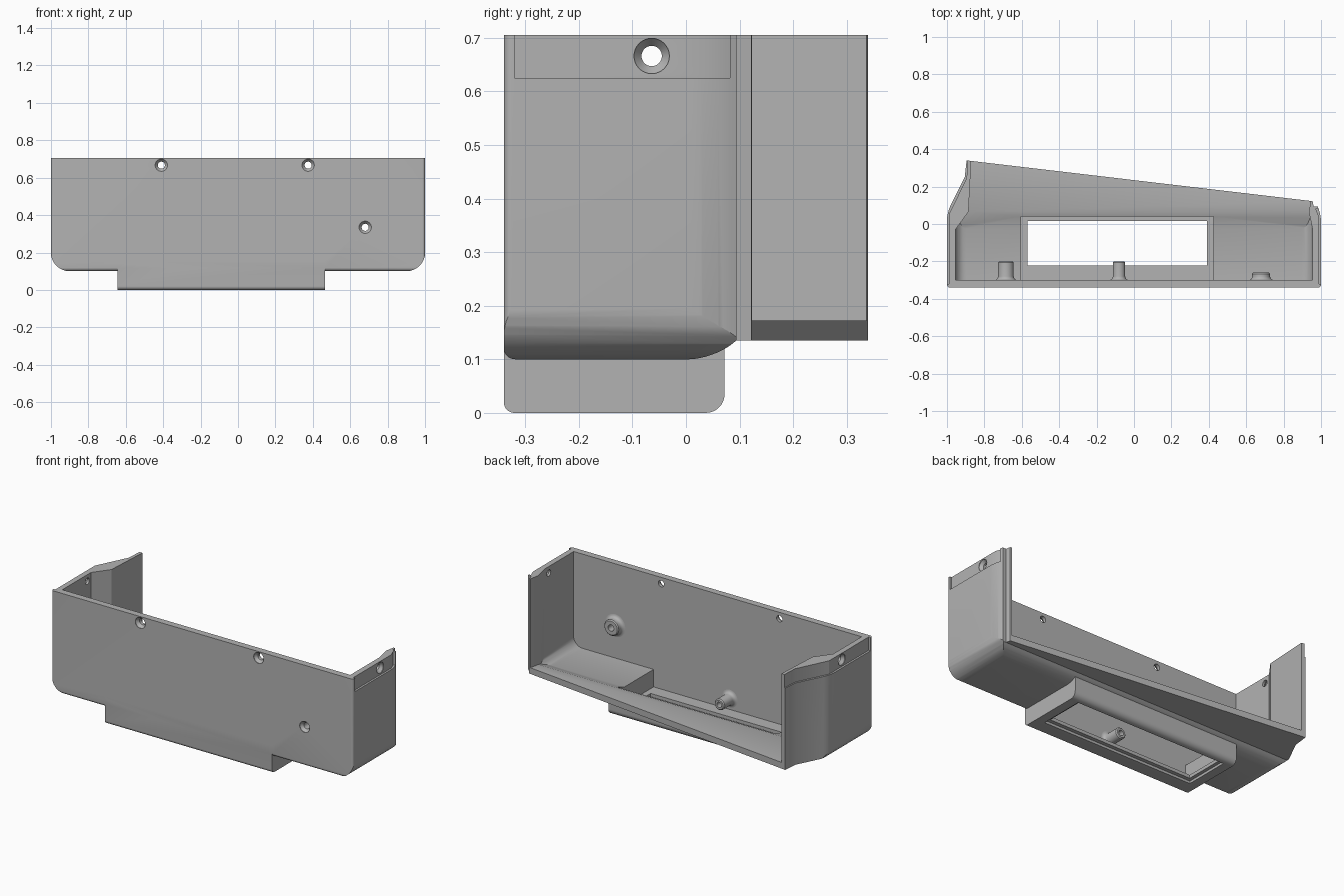
import bpy, bmesh, math
from mathutils import Vector, Matrix

cube = bpy.data.objects.get("Cube")
if cube:
    bpy.data.objects.remove(cube, do_unlink=True)

grey = bpy.data.materials.new("light_grey_plastic")
grey.use_nodes = True
grey.diffuse_color = (0.45, 0.45, 0.45, 1)
grey.node_tree.nodes["Principled BSDF"].inputs["Base Color"].default_value = (0.45, 0.45, 0.45, 1)

TOP = 0.705
FRONT, INNER_FRONT = -0.34, -0.30


def make(name, bm):
    bmesh.ops.recalc_face_normals(bm, faces=bm.faces)
    mesh = bpy.data.meshes.new(name)
    bm.to_mesh(mesh)
    bm.free()
    mesh.materials.append(grey)
    ob = bpy.data.objects.new(name, mesh)
    bpy.context.collection.objects.link(ob)
    return ob


def rounded(points, steps=8):
    """Round each corner that carries a third value, its radius."""
    out = []
    for i, p in enumerate(points):
        c = Vector(p[:2])
        if len(p) < 3:
            out.append(c)
            continue
        a, b = (Vector(points[j][:2]) for j in (i - 1, (i + 1) % len(points)))
        s = c + (a - c).normalized() * p[2]
        e = c + (b - c).normalized() * p[2]
        h, g = s.lerp(c, 0.5523), e.lerp(c, 0.5523)
        for k in range(steps + 1):
            t = k / steps
            u = 1 - t
            out.append(s * u**3 + h * 3 * u * u * t + g * 3 * u * t * t + e * t**3)
    return out


def prism(name, points, axis, lo, hi):
    place = {"x": lambda p, d: (d, p.x, p.y),
             "y": lambda p, d: (p.x, d, p.y),
             "z": lambda p, d: (p.x, p.y, d)}[axis]
    bm = bmesh.new()
    face = bm.faces.new([bm.verts.new(place(p, lo)) for p in rounded(points)])
    geo = bmesh.ops.extrude_face_region(bm, geom=[face])["geom"]
    shift = Vector(place(Vector((0, 0)), hi - lo))
    bmesh.ops.translate(bm, vec=shift, verts=[v for v in geo if isinstance(v, bmesh.types.BMVert)])
    return make(name, bm)


def box(name, x0, x1, y0, y1, z0, z1):
    return prism(name, [(x0, y0), (x1, y0), (x1, y1), (x0, y1)], "z", z0, z1)


def lathe(name, profile, origin, direction):
    """Spin a closed (radius, distance) profile about a direction."""
    bm = bmesh.new()
    n = 32
    rot = Vector(direction).to_track_quat("Z", "Y").to_matrix().to_4x4()
    rings = [[bm.verts.new((r * math.cos(math.tau * i / n), r * math.sin(math.tau * i / n), d))
              for i in range(n)] for r, d in profile]
    for a, b in zip(rings, rings[1:] + rings[:1]):
        for i in range(n):
            j = (i + 1) % n
            bm.faces.new((a[i], a[j], b[j], b[i]))
    bm.transform(Matrix.Translation(origin) @ rot)
    return make(name, bm)


def screw_cutter(origin, direction):
    """Through hole with a countersink; origin lies on the outer skin."""
    bm = bmesh.new()
    n = 32
    rot = Vector(direction).to_track_quat("Z", "Y").to_matrix().to_4x4()
    rings = [[bm.verts.new((r * math.cos(math.tau * i / n), r * math.sin(math.tau * i / n), d))
              for i in range(n)] for r, d in ((0.033, -0.03), (0.033, 0.003), (0.019, 0.02), (0.019, 0.2))]
    for a, b in zip(rings, rings[1:]):
        for i in range(n):
            j = (i + 1) % n
            bm.faces.new((a[i], a[j], b[j], b[i]))
    bm.faces.new(rings[0])
    bm.faces.new(rings[-1])
    bm.transform(Matrix.Translation(origin) @ rot)
    return make("screw_cutter", bm)


def combine(target, other, operation):
    mod = target.modifiers.new("combine", "BOOLEAN")
    mod.operation, mod.solver, mod.object = operation, "EXACT", other
    graph = bpy.context.evaluated_depsgraph_get()
    mesh = bpy.data.meshes.new_from_object(target.evaluated_get(graph))
    target.modifiers.clear()
    target.data = mesh
    bpy.data.objects.remove(other, do_unlink=True)


# Outer body: plan, front and side outlines intersected
shell = prism("housing_shell", [
    (-1, FRONT, 0.015), (1, FRONT, 0.015), (1, 0.05, 0.04), (0.982, 0.094), (0.96, 0.094),
    (0.955, 0.122), (-0.895, 0.34), (-0.905, 0.25), (-1, 0.06, 0.04)], "z", 0.05, TOP)
combine(shell, prism("front_outline", [
    (-1.0005, 0.1, 0.1), (1.0005, 0.1, 0.1), (1.0005, 0.9), (-1.0005, 0.9)], "y", -0.6, 0.6), "INTERSECT")
combine(shell, prism("side_outline", [
    (-0.3405, 0.1, 0.022), (0.05, 0.1, 0.045), (0.094, 0.135), (0.6, 0.135),
    (0.6, 0.9), (-0.3405, 0.9)], "x", -1.2, 1.2), "INTERSECT")

# Lower well that hangs under the floor
combine(shell, prism("lower_well", [
    (FRONT, 0, 0.02), (0.072, 0, 0.035), (0.072, 0.16), (FRONT, 0.16)], "x", -0.645, 0.465), "UNION")

# Open cavity, with rounded floor edges and a raised rear floor
cavity = prism("cavity", [
    (-0.955, INNER_FRONT), (0.955, INNER_FRONT), (0.955, -0.03), (0.935, 0.065), (0.945, 0.12),
    (0.945, 0.6), (-0.865, 0.6), (-0.87, 0.34), (-0.885, 0.065), (-0.955, -0.03)], "z", 0.05, 0.9)
combine(cavity, prism("cavity_front", [
    (-0.956, 0.14, 0.06), (0.956, 0.14, 0.06), (0.956, 1), (-0.956, 1)], "y", -0.7, 0.7), "INTERSECT")
combine(cavity, prism("cavity_side", [
    (-0.4, 0.1), (-0.025, 0.1), (-0.025, 0.14), (0.065, 0.172), (0.7, 0.172),
    (0.7, 1.1), (-0.4, 1.1)], "x", -1.3, 1.3), "INTERSECT")
combine(shell, cavity, "DIFFERENCE")

# Well interior, window through its floor, and recessed lip below
combine(shell, box("well_cavity", -0.605, 0.425, INNER_FRONT, 0.04, 0.035, 0.4), "DIFFERENCE")
combine(shell, box("well_window", -0.57, 0.39, -0.222, 0.015, -0.1, 0.1), "DIFFERENCE")
combine(shell, box("window_lip", -0.59, 0.41, -0.245, 0.03, -0.1, 0.015), "DIFFERENCE")

# Shallow rebates around the tops of both side walls
combine(shell, prism("right_rebate", [
    (-1.1, -0.32), (-0.988, -0.32), (-0.988, 0.055), (-0.895, 0.245), (-0.887, 0.4), (-1.1, 0.4)],
    "z", 0.625, 0.8), "DIFFERENCE")
combine(shell, prism("left_rebate", [
    (1.1, -0.32), (0.988, -0.32), (0.988, 0.04), (0.972, 0.082), (1.1, 0.082)],
    "z", 0.625, 0.8), "DIFFERENCE")

# Countersunk screw holes
for x, z in ((-0.41, 0.667), (0.375, 0.667), (0.68, 0.335)):
    combine(shell, screw_cutter((x, FRONT, z), (0, 1, 0)), "DIFFERENCE")
for side in (-1, 1):
    combine(shell, screw_cutter((side * 0.988, -0.064, 0.666), (-side, 0, 0)), "DIFFERENCE")


# Screw bosses with flared roots on the inside of the front wall
def boss(name, x, z, radius, length, hole):
    flare = [(radius + 0.02 * (1 - math.sin(a)), 0.02 * (1 - math.cos(a)))
             for a in (math.pi / 2 * k / 5 for k in range(6))]
    profile = [(hole, -0.004), (radius + 0.02, -0.004)] + flare
    profile += [(radius, length - 0.006), (radius - 0.006, length), (hole, length)]
    return lathe(name, profile, (x, INNER_FRONT, z), (0, 1, 0))


parts = [shell,
         boss("right_boss", -0.685, 0.335, 0.042, 0.10, 0.019),
         boss("well_boss", -0.08, 0.1, 0.033, 0.10, 0.016),
         boss("left_boss", 0.68, 0.335, 0.048, 0.04, 0.019)]

# Smooth rounded areas, sharp edges elsewhere
bpy.ops.object.select_all(action="DESELECT")
for ob in parts:
    ob.select_set(True)
bpy.context.view_layer.objects.active = shell
bpy.ops.object.shade_smooth_by_angle(angle=math.radians(25))
